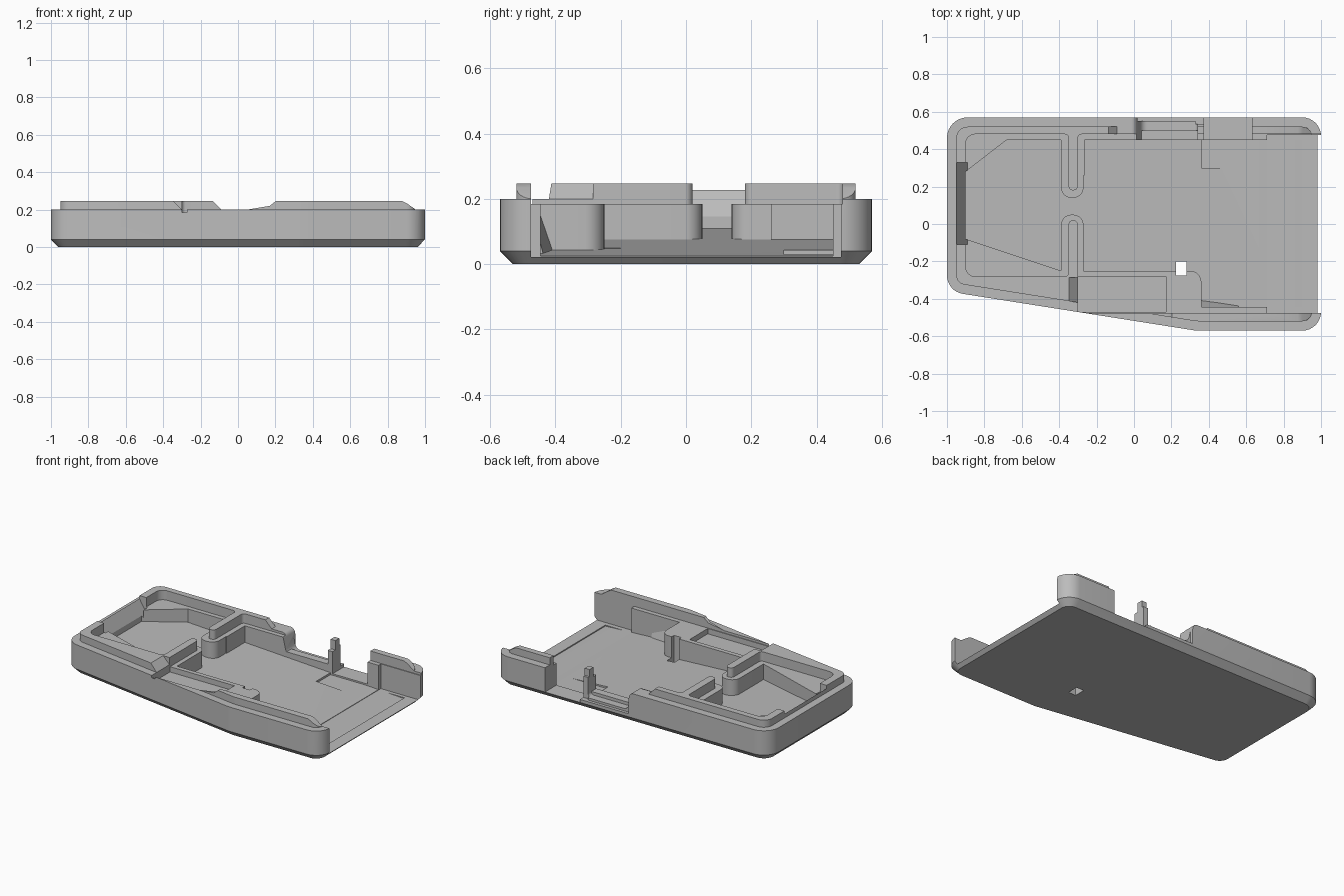
import bpy, bmesh, math
from mathutils import Vector

cube = bpy.data.objects.get("Cube")
if cube:
    bpy.data.objects.remove(cube, do_unlink=True)

grey = bpy.data.materials.new("plain grey")
grey.use_nodes = True
colour = (0.5, 0.5, 0.5, 1)
grey.diffuse_color = colour
grey.node_tree.nodes["Principled BSDF"].inputs["Base Color"].default_value = colour


def fillet(points, steps=8):
    """Round each corner (x, y, radius) of an outline."""
    result = []
    for i, corner in enumerate(points):
        here = Vector(corner[:2])
        radius = corner[2] if len(corner) > 2 else 0
        if radius <= 0:
            result.append(here)
            continue
        a = (Vector(points[i - 1][:2]) - here).normalized()
        b = (Vector(points[(i + 1) % len(points)][:2]) - here).normalized()
        half = a.angle(b) / 2
        centre = here + (a + b).normalized() * radius / math.sin(half)
        start = here + a * radius / math.tan(half) - centre
        end = here + b * radius / math.tan(half) - centre
        turn = start.angle_signed(end)
        for k in range(steps + 1):
            angle = -turn * k / steps
            c, s = math.cos(angle), math.sin(angle)
            result.append(centre + Vector((start.x * c - start.y * s, start.x * s + start.y * c)))
    return result


def inset(points, distance):
    """Move every side of a counter-clockwise outline inwards."""
    result = []
    for i, (x, y, radius) in enumerate(points):
        here = Vector((x, y))
        d1 = (here - Vector(points[i - 1][:2])).normalized()
        d2 = (Vector(points[(i + 1) % len(points)][:2]) - here).normalized()
        n1, n2 = Vector((-d1.y, d1.x)), Vector((-d2.y, d2.x))
        moved = here + (n1 + n2) * distance / (1 + n1.dot(n2))
        result.append((moved.x, moved.y, max(radius - distance, 0)))
    return result


def loft(name, rings):
    """Solid through matching rings of 3D points."""
    bm = bmesh.new()
    loops = [[bm.verts.new(p) for p in ring] for ring in rings]
    count = len(loops[0])
    for low, high in zip(loops, loops[1:]):
        for i in range(count):
            j = (i + 1) % count
            bm.faces.new((low[i], low[j], high[j], high[i]))
    bm.faces.new(loops[0][::-1])
    bm.faces.new(loops[-1])
    bmesh.ops.recalc_face_normals(bm, faces=bm.faces)
    mesh = bpy.data.meshes.new(name)
    bm.to_mesh(mesh)
    bm.free()
    mesh.materials.append(grey)
    obj = bpy.data.objects.new(name, mesh)
    bpy.context.collection.objects.link(obj)
    return obj


def plan(name, points, bottom, top):
    """Upright prism; bottom may be a height or a function of x."""
    floor = bottom if callable(bottom) else lambda x: bottom
    flat = fillet(points)
    return loft(name, [[(p.x, p.y, floor(p.x)) for p in flat], [(p.x, p.y, top) for p in flat]])


def side(name, points, y0, y1):
    """Prism from an x-z profile, running along y."""
    flat = fillet(points)
    return loft(name, [[(p.x, y, p.y) for p in flat] for y in (y0, y1)])


def box(name, x0, x1, y0, y1, z0, z1):
    return plan(name, [(x0, y0), (x1, y0), (x1, y1), (x0, y1)], z0, z1)


def combine(target, other, operation):
    mod = target.modifiers.new(operation, 'BOOLEAN')
    mod.operation, mod.object, mod.solver = operation, other, 'EXACT'
    bpy.context.view_layer.objects.active = target
    bpy.ops.object.modifier_apply(modifier=mod.name)
    bpy.data.objects.remove(other, do_unlink=True)


RIM, LIP, LEDGE, HIGH = 0.2, 0.247, 0.185, 0.5

# Outer shell with chamfered underside and a narrower lip
outline = [(-1, -0.36, 0.1), (0.33, -0.57, 0.2), (1, -0.57, 0.1), (1, 0.57, 0.1), (-1, 0.57, 0.11)]
foot, lip = inset(outline, 0.04), inset(outline, 0.05)
ring = lambda pts, z: [(p.x, p.y, z) for p in fillet(pts)]
shell = loft("case_shell", [ring(foot, 0), ring(outline, 0.04), ring(outline, RIM)])
combine(shell, plan("lip", lip, 0.1, LIP), 'UNION')


def floor(x):
    return 0.025 + (0.71 - x) * 0.052


cutters = []
# Ledge pocket inside the lip, leaving two tall tabs
cutters.append(plan("ledge_cut", [
    (-0.9, 0.48, 0.05), (-0.35, 0.48, 0.02), (-0.35, 0.18, 0.024), (-0.3, 0.18, 0.024),
    (-0.3, 0.48, 0.02), (1.1, 0.48), (1.1, -0.475), (-0.3, -0.475), (-0.3, 0.02, 0.024),
    (-0.35, 0.02, 0.024), (-0.35, -0.28, 0.02), (-0.9, -0.28, 0.05)], LEDGE, HIGH))
# Deep tray with a sloping floor
cutters.append(plan("tray_cut", [
    (-0.9, 0.28), (-0.68, 0.45), (-0.39, 0.45), (-0.39, 0.14, 0.055), (-0.27, 0.14, 0.055),
    (-0.27, 0.45), (0.9, 0.45), (0.9, -0.445), (0.36, -0.445), (0.36, -0.25, 0.06),
    (-0.27, -0.25), (-0.27, 0.05, 0.055), (-0.39, 0.05, 0.055), (-0.39, -0.25),
    (-0.9, -0.08)], floor, HIGH))
# Open end and front slot
cutters.append(box("end_cut", 0.71, 1.1, -0.475, 0.475, 0.022, HIGH))
cutters.append(box("slot_cut", -0.3, 0.17, -0.47, -0.28, 0.15, HIGH))
# Gap in the front lip
cutters.append(side("front_lip_cut", [(-0.36, 0.26), (-0.3, RIM), (0.05, RIM), (0.17, 0.22),
                                      (0.22, 0.26)], -0.7, -0.285))
# Back port with curved sides, and the wide opening beside it
cutters.append(side("port_cut", [(-0.15, 0.26), (-0.09, RIM), (0.01, RIM, 0.03), (0.04, 0.075, 0.04),
                                 (0.34, 0.075, 0.02), (0.34, 0.26)], 0.44, 0.7))
cutters.append(box("port_face_cut", 0.02, 0.36, 0.55, 0.7, 0.06, HIGH))
cutters.append(box("back_opening_cut", 0.375, 0.63, 0.4, 0.7, 0.04, HIGH))
cutters.append(box("floor_recess_cut", 0.36, 0.63, 0.3, 0.45, 0.03, HIGH))
cutters.append(box("post_trim", 0.33, 0.38, 0.535, 0.7, 0.06, HIGH))
# Lip runs down at the open end
cutters.append(side("end_lip_cut", [(0.85, 0.26), (0.9, 0.235), (0.95, RIM), (1.1, RIM), (1.1, 0.26)],
                    -0.7, 0.7))
# Sloped notch in the closed end, and the through hole
cutters.append(side("end_notch_cut", [(-0.955, 0.235), (-0.89, 0.13), (-0.89, 0.3), (-0.955, 0.3)],
                    -0.11, 0.33))
cutters.append(box("hole_cut", 0.225, 0.28, -0.275, -0.2, -0.1, HIGH))
for cutter in cutters:
    combine(shell, cutter, 'DIFFERENCE')

# Small ramp along the front inner wall
ramp = loft("front_ramp", [[(x, -0.46, 0.02), (x, -y, 0.02), (x, -0.445, z), (x, -0.46, z)]
                           for x, y, z in ((0.35, 0.4, 0.15), (0.56, 0.435, 0.06))])
# Connector sill across the port
sill = box("port_sill", 0.04, 0.35, 0.45, 0.5, 0.06, 0.095)
# Inner guide rib by the tall tab
rib = box("guide_rib", -0.29, -0.265, 0.26, 0.46, 0.06, LEDGE)

for obj in (shell, ramp, sill, rib):
    bpy.ops.object.select_all(action='DESELECT')
    obj.select_set(True)
    bpy.context.view_layer.objects.active = obj
    bpy.ops.object.shade_smooth_by_angle(angle=math.radians(30))
